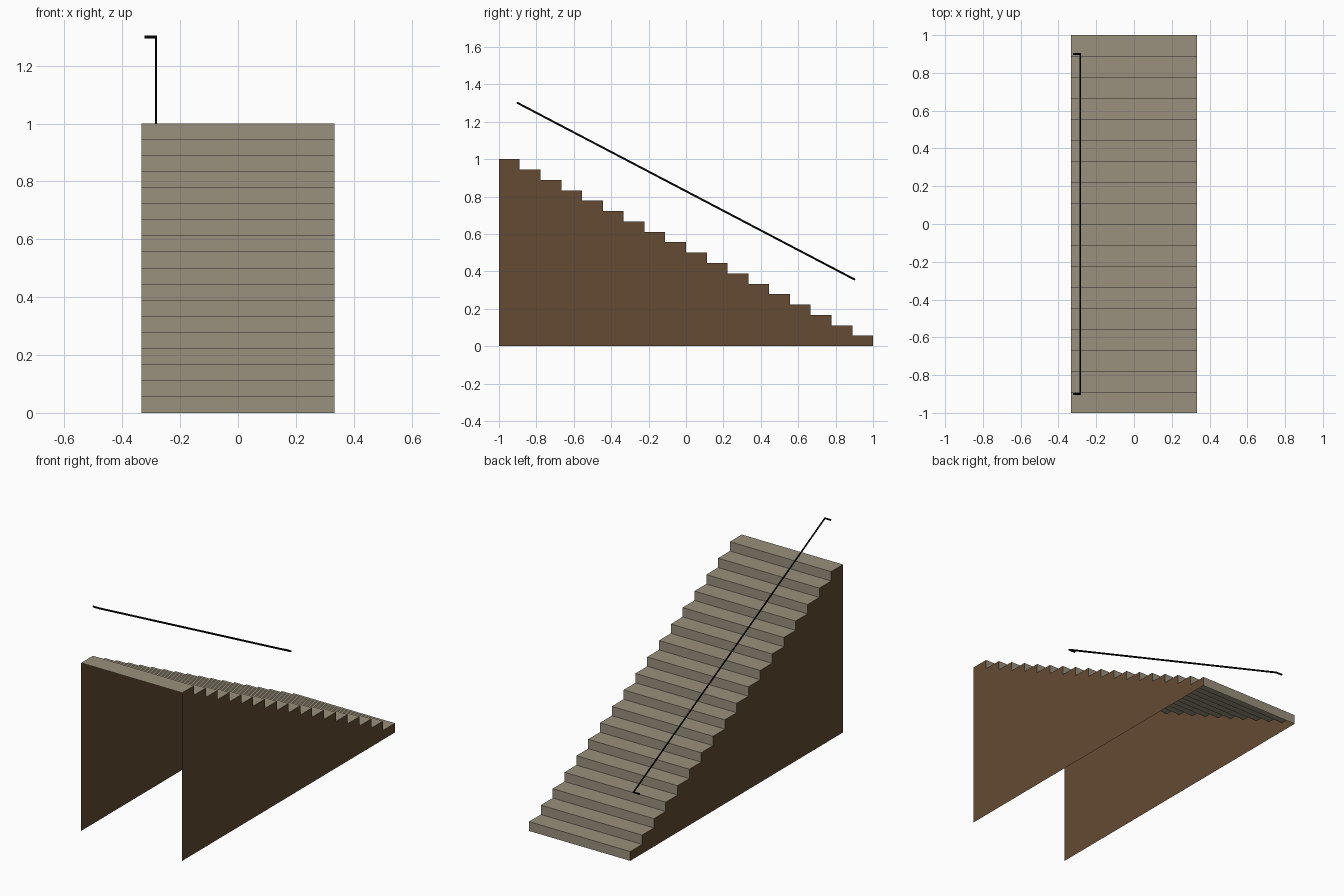
import bpy, bmesh

if "Cube" in bpy.data.objects:
    bpy.data.objects.remove(bpy.data.objects["Cube"])

STEPS = 18
W = 0.333           # half width
D = 2 / STEPS       # tread depth
H = 1 / STEPS       # riser height


def material(name, rgb):
    m = bpy.data.materials.new(name)
    m.diffuse_color = (*rgb, 1)
    m.use_nodes = True
    m.node_tree.nodes["Principled BSDF"].inputs["Base Color"].default_value = m.diffuse_color
    return m


stone = material("tan stone", (0.32, 0.28, 0.205))
wood = material("brown wood", (0.125, 0.07, 0.033))
black = material("black metal", (0.002, 0.002, 0.002))


def finish(bm, name, mat):
    me = bpy.data.meshes.new(name)
    bm.to_mesh(me)
    bm.free()
    me.materials.append(mat)
    ob = bpy.data.objects.new(name, me)
    bpy.context.collection.objects.link(ob)


# Stepped profile (y, z), from the top back edge down to the floor
profile = [(-1, 1)]
for i in range(STEPS):
    y = -1 + (i + 1) * D
    profile += [(y, 1 - i * H), (y, 1 - (i + 1) * H)]

# Treads and risers: one folded sheet, open underneath
bm = bmesh.new()
left = [bm.verts.new((-W, y, z)) for y, z in profile]
right = [bm.verts.new((W, y, z)) for y, z in profile]
for i in range(len(profile) - 1):
    bm.faces.new((left[i], right[i], right[i + 1], left[i + 1]))
finish(bm, "stair_steps", stone)

# Side panels: thin stepped sheets, built from one strip per step
for name, x in (("left_side_panel", -W), ("right_side_panel", W)):
    bm = bmesh.new()
    for i in range(STEPS):
        y0, y1, z = -1 + i * D, -1 + (i + 1) * D, 1 - i * H
        quad = [(y0, 0), (y1, 0), (y1, z), (y0, z)]
        if x < 0:
            quad.reverse()
        bm.faces.new([bm.verts.new((x, py, pz)) for py, pz in quad])
    bmesh.ops.remove_doubles(bm, verts=bm.verts, dist=1e-5)
    finish(bm, name, wood)

# Handrail: thin rod with both ends turned to the side
path = [(-0.323, -0.9, 1.3), (-0.284, -0.9, 1.3),
        (-0.284, 0.9, 0.357), (-0.323, 0.9, 0.357)]
cu = bpy.data.curves.new("handrail", "CURVE")
cu.dimensions = "3D"
cu.bevel_depth = 0.0055
cu.bevel_resolution = 2
cu.use_fill_caps = True
sp = cu.splines.new("POLY")
sp.points.add(len(path) - 1)
for p, co in zip(sp.points, path):
    p.co = (*co, 1)
cu.materials.append(black)
bpy.context.collection.objects.link(bpy.data.objects.new("handrail", cu))
